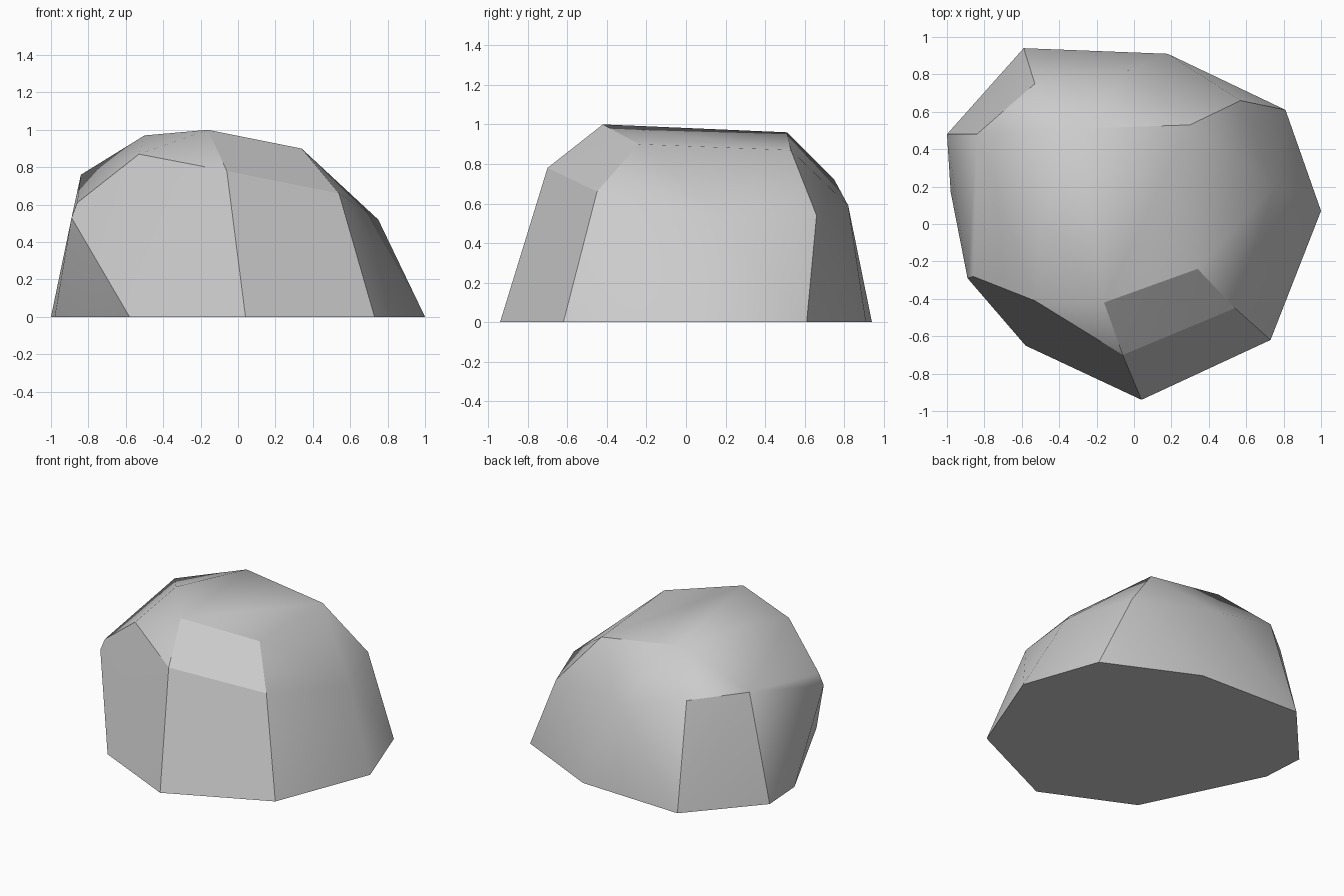
import bpy, bmesh, math

cube = bpy.data.objects.get("Cube")
if cube:
    bpy.data.objects.remove(cube, do_unlink=True)

# Stone material
stone = bpy.data.materials.new("stone_grey")
stone.use_nodes = True
grey = (0.6, 0.6, 0.6, 1)
stone.diffuse_color = grey
stone.node_tree.nodes["Principled BSDF"].inputs["Base Color"].default_value = grey

# Boulder corners: ground outline, shoulders, crown
outline = [(.04, -.94), (.73, -.62), (1, .07), (.81, .61), (.18, .91),
           (-.59, .94), (-1, .48), (-.98, .17), (-.58, -.65)]
shoulders = [(-.06, -.70, .78), (.54, -.45, .66), (.75, .20, .52),
             (.57, .66, .54), (-.03, .82, .59), (-.53, .75, .72),
             (-.84, .48, .76), (-.89, -.29, .53), (-.86, -.28, .61),
             (-.53, -.41, .87)]
crown = [(-.16, -.42, 1), (.34, -.24, .9), (.30, .53, .87),
         (-.29, .51, .96), (-.50, .01, .97)]

# Wrap the corners in a chiselled shell
bm = bmesh.new()
for p in [(x, y, 0) for x, y in outline] + shoulders + crown:
    bm.verts.new(p)
hull = bmesh.ops.convex_hull(bm, input=bm.verts)
loose = {g for g in hull["geom_interior"] + hull["geom_unused"]
         if isinstance(g, bmesh.types.BMVert)}
bmesh.ops.delete(bm, geom=list(loose), context="VERTS")
bmesh.ops.dissolve_limit(bm, angle_limit=math.radians(2),
                         verts=bm.verts, edges=bm.edges)
bmesh.ops.recalc_face_normals(bm, faces=bm.faces)

mesh = bpy.data.meshes.new("boulder")
bm.to_mesh(mesh)
bm.free()
mesh.materials.append(stone)
boulder = bpy.data.objects.new("boulder", mesh)
bpy.context.collection.objects.link(boulder)

# Soft facets with crisp ridges
bpy.context.view_layer.objects.active = boulder
boulder.select_set(True)
bpy.ops.object.shade_smooth_by_angle(angle=math.radians(30))
